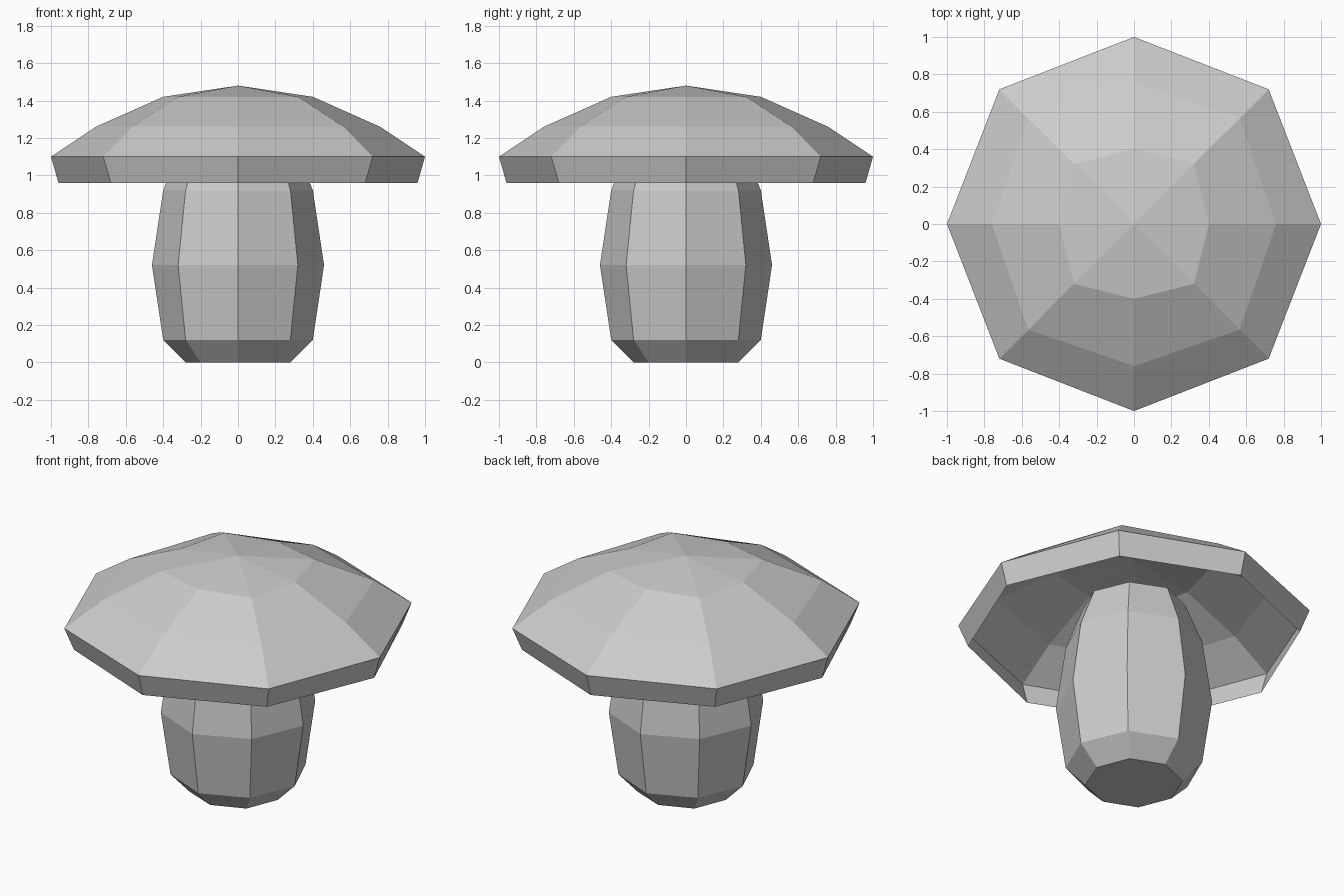
import bpy
import bmesh
from math import cos, sin, pi

if "Cube" in bpy.data.objects:
    bpy.data.objects.remove(bpy.data.objects["Cube"], do_unlink=True)

grey = bpy.data.materials.new("light grey")
grey.use_nodes = True
colour = (0.6, 0.6, 0.6, 1)
grey.diffuse_color = colour
grey.node_tree.nodes["Principled BSDF"].inputs["Base Color"].default_value = colour


def octagonal_part(name, rings, apex=None, closed=False):
    """Skin octagonal rings given as (axis radius, diagonal offset, height), bottom to top."""
    bm = bmesh.new()
    loops = []
    for axis, diagonal, z in rings:
        radii = (axis, diagonal * 2 ** 0.5)
        loops.append([bm.verts.new((radii[i % 2] * cos(i * pi / 4),
                                    radii[i % 2] * sin(i * pi / 4), z))
                      for i in range(8)])
    for low, high in zip(loops, loops[1:]):
        for i in range(8):
            j = (i + 1) % 8
            bm.faces.new((low[i], low[j], high[j], high[i]))
    if closed:
        bm.faces.new(loops[0][::-1])
        bm.faces.new(loops[-1])
    if apex is not None:
        tip = bm.verts.new((0, 0, apex))
        for i in range(8):
            bm.faces.new((loops[-1][i], loops[-1][(i + 1) % 8], tip))
    mesh = bpy.data.meshes.new(name)
    bm.to_mesh(mesh)
    bm.free()
    mesh.materials.append(grey)
    part = bpy.data.objects.new(name, mesh)
    bpy.context.collection.objects.link(part)
    return part


# Barrel-shaped stem, closed at both ends
octagonal_part("stem", [(0.28, 0.2, 0), (0.4, 0.28, 0.12), (0.46, 0.32, 0.52),
                        (0.4, 0.28, 0.92), (0.3, 0.21, 1.17)], closed=True)

# Hollow cap: a thin open shell with a short flared rim
octagonal_part("cap", [(0.96, 0.68, 0.96), (1, 0.72, 1.1), (0.76, 0.565, 1.26),
                       (0.4, 0.32, 1.42)], apex=1.48)
